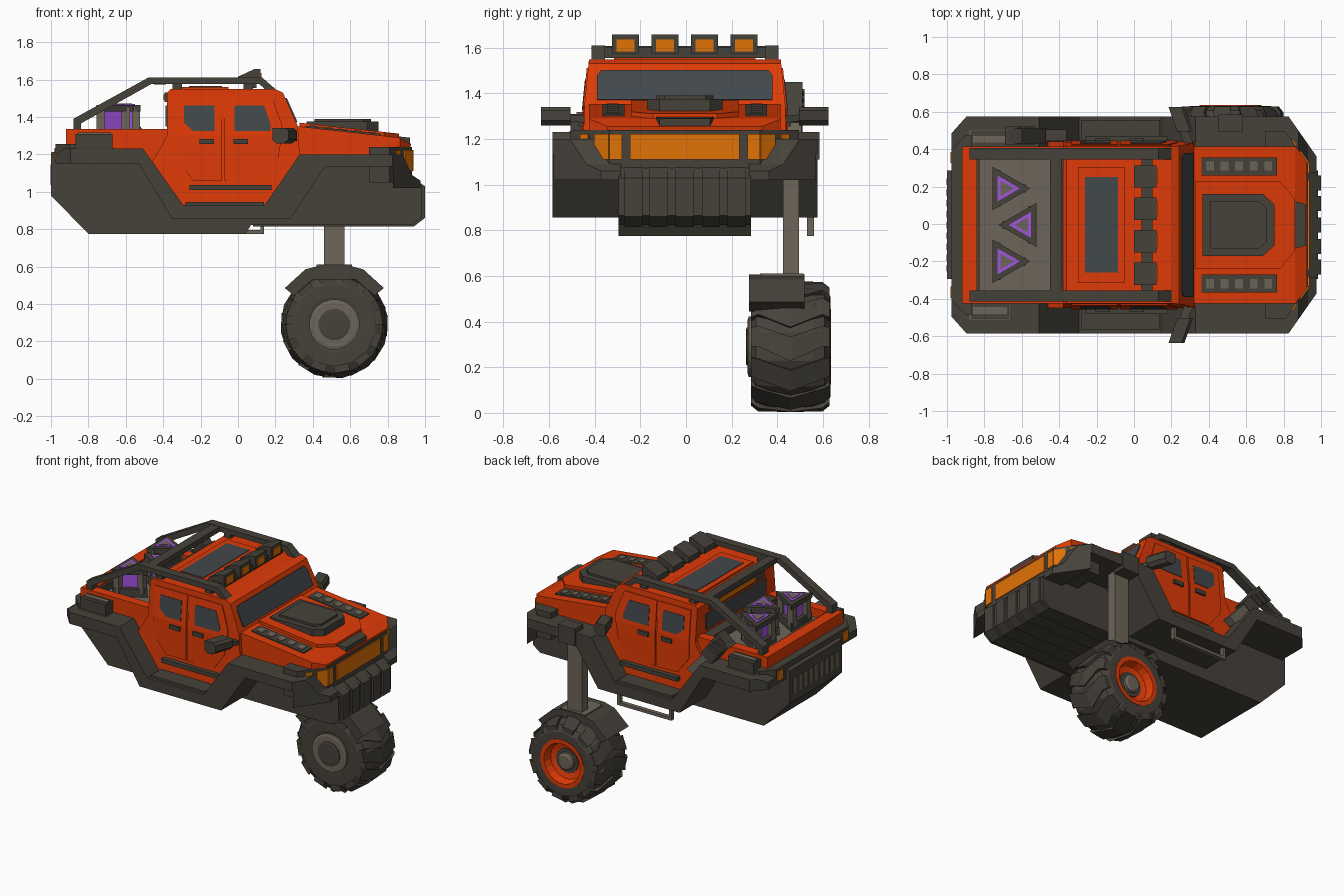
import bpy, bmesh, math
from mathutils import Vector

def mat(name, r, g, b):
    m = bpy.data.materials.new(name)
    m.diffuse_color = (r, g, b, 1)
    return m

ORANGE = mat("orange paint", .74, .044, .002)
DARK = mat("dark cladding", .062, .055, .044)
BROWN = mat("warm grey metal", .155, .13, .098)
AMBER = mat("amber lamp", .75, .17, .002)
GLASS = mat("tinted glass", .055, .065, .072)
PURPLE = mat("purple core", .36, .09, .74)
CY = -.005  # the body sits slightly off centre

def finish(name, bm, m):
    bmesh.ops.recalc_face_normals(bm, faces=bm.faces)
    me = bpy.data.meshes.new(name)
    bm.to_mesh(me)
    bm.free()
    me.materials.append(m)
    ob = bpy.data.objects.new(name, me)
    bpy.context.collection.objects.link(ob)
    return ob

def ext(name, pts, vec, m, cuts=(), shape=None):
    """Extrude a polygon along vec; cuts = (point, normal) planes to trim; shape edits vertices."""
    bm = bmesh.new()
    f = bm.faces.new([bm.verts.new(p) for p in pts])
    r = bmesh.ops.extrude_face_region(bm, geom=[f], use_keep_orig=True)
    bmesh.ops.translate(bm, vec=vec, verts=[v for v in r["geom"] if isinstance(v, bmesh.types.BMVert)])
    for co, no in cuts:
        g = bmesh.ops.bisect_plane(bm, geom=bm.verts[:] + bm.edges[:] + bm.faces[:],
                                   plane_co=co, plane_no=no, clear_outer=True)
        bmesh.ops.edgeloop_fill(bm, edges=[e for e in g["geom_cut"] if isinstance(e, bmesh.types.BMEdge)])
    if shape:
        for v in bm.verts:
            shape(v.co)
    return finish(name, bm, m)

def prism(name, xz, y0, y1, m, **k):
    return ext(name, [(x, y0 + CY, z) for x, z in xz], (0, y1 - y0, 0), m, **k)

def box(name, x0, x1, y0, y1, z0, z1, m, **k):
    return prism(name, [(x0, z0), (x1, z0), (x1, z1), (x0, z1)], y0, y1, m, **k)

def slab(name, xy, z0, z1, m):
    return ext(name, [(x, y + CY, z0) for x, y in xy], (0, 0, z1 - z0), m)

def lathe(name, prof, c, m, seg=14):
    """Spin (radius, y) points round the y axis."""
    bm = bmesh.new()
    rings = [[bm.verts.new((c[0] + r * math.cos(t), c[1] + y, c[2] + r * math.sin(t)))
              for t in [2 * math.pi * (i + .5) / seg for i in range(seg)]] for r, y in prof]
    for a, b in zip(rings, rings[1:]):
        for i in range(seg):
            j = (i + 1) % seg
            bm.faces.new((a[i], a[j], b[j], b[i]))
    bm.faces.new(rings[0])
    bm.faces.new(rings[-1])
    return finish(name, bm, m)

# central hull, skid ribs and grille ribs
prism("hull", [(-1, 1.21), (-1, .98), (-.8, .775), (.04, .775), (.07, .823), (.93, .823), (.985, .865),
               (.985, 1.03), (.92, 1.08), (.9, 1.18), (-.9, 1.18), (-.96, 1.22)], -.29, .29, DARK)
for y in (-.225, -.115, 0, .115, .225):
    prism("grille_rib", [(.08, .83), (.08, .814), (.94, .814), (1, .86), (1, 1.03), (.93, 1.075), (.9, 1.0), (.9, .83)],
          y - .04, y + .04, DARK)
slab("rear_panel", [(-.975, -.4), (-.9, -.48), (-.8, -.48), (-.8, .48), (-.9, .48), (-.975, .4)], 1.15, 1.255, DARK)
for i in range(9):
    box("rear_vent_slat", -1.003, -.985, -.25 + i * .058, -.215 + i * .058, 1.035, 1.145, BROWN)

# fender bands with open wheel arches
band = [(-.975, 1.15), (-.53, 1.15), (-.353, .856), (.278, .856), (.465, 1.134), (.83, 1.134),
        (.83, 1.02), (.975, 1.02), (.975, 1.06), (.93, 1.09), (.88, 1.2), (.33, 1.2), (.144, .93),
        (-.294, .93), (-.508, 1.23), (-.93, 1.23), (-.975, 1.2)]
for s in (1, -1):
    prism("fender_band", band, s * .28, s * .58, DARK,
          cuts=[((.83, s * .575 + CY, 1), (.2, s * .14, 0)), ((-.9, s * .575 + CY, 1), (-.09, s * .08, 0))])

# orange lower body with the open bed, and bed walls
lower = [(-.91, 1.17), (-.53, 1.17), (-.35, .9), (.25, .9), (.44, 1.17), (.91, 1.17), (.925, 1.255),
         (.86, 1.29), (.32, 1.35), (-.38, 1.35), (-.38, 1.26), (-.91, 1.26)]
prism("lower_body", lower, -.42, .42, ORANGE,
      cuts=[((.93, s * .33 + CY, 1.2), (.125, s * .09, 0)) for s in (1, -1)])
box("bed_floor", -.84, -.38, -.35, .35, 1.25, 1.275, BROWN)
box("tailgate", -.92, -.84, -.42, .42, 1.2, 1.335, ORANGE)
box("tailgate_cap", -.85, -.825, -.355, .355, 1.25, 1.325, DARK)
box("bed_front_step", -.45, -.38, -.35, .35, 1.27, 1.33, DARK)
for s in (1, -1):
    box("bed_wall", -.92, -.38, s * .355, s * .42, 1.2, 1.335, ORANGE)
    box("tail_lamp", -.982, -.97, s * .33, s * .39, 1.17, 1.235, AMBER)
    box("bed_side_box", -.87, -.67, s * .42, s * .5, 1.235, 1.31, DARK)
    box("bed_side_box_base", -.88, -.665, s * .42, s * .505, 1.205, 1.235, BROWN)
    box("bed_side_lid", -.86, -.68, s * .44, s * .475, 1.31, 1.318, BROWN)

# cab with tapered upper half
def half(z):
    return .445 - .025 * max(0, (z - 1.3) / .25)

def taper(co):
    co.y = CY + math.copysign(half(co.z), co.y - CY)

prism("cab", [(-.38, 1.3), (-.38, 1.53), (-.36, 1.548), (.2, 1.548), (.24, 1.53), (.32, 1.35), (.33, 1.2),
              (.144, .92), (-.294, .92), (-.46, 1.16), (-.4, 1.26)], -.445, .445, ORANGE, shape=taper)

def wind(z):
    return .24 + (1.53 - z) * .08 / .18

ext("windshield", [(wind(z), y + CY, z) for y, z in
                   ((-.385, 1.37), (.385, 1.37), (.385, 1.475), (.365, 1.5), (-.365, 1.5), (-.385, 1.475))],
    (.007, 0, .003), GLASS)
for s in (1, -1):
    def side(name, xz, t, m):
        return ext(name, [(x, s * half(z) + CY, z) for x, z in xz], (0, s * t, 0), m)
    side("rear_door", [(-.335, 1.3), (-.335, 1.51), (-.085, 1.51), (-.085, 1.3)], .006, ORANGE)
    side("rear_door_lower", [(-.335, 1.3), (-.085, 1.3), (-.085, 1.06), (-.24, 1.06), (-.335, 1.18)], .006, ORANGE)
    side("front_door", [(-.073, 1.3), (-.073, 1.51), (.18, 1.51), (.235, 1.36), (.235, 1.3)], .006, ORANGE)
    side("front_door_lower", [(-.073, 1.3), (.235, 1.3), (.215, 1.18), (.13, 1.06), (-.073, 1.06)], .006, ORANGE)
    side("rear_window", [(-.29, 1.46), (-.125, 1.46), (-.125, 1.325), (-.24, 1.325), (-.29, 1.37)], .009, GLASS)
    side("front_window", [(-.02, 1.46), (.14, 1.46), (.175, 1.36), (.175, 1.325), (-.02, 1.325)], .009, GLASS)
    for x in (-.205, -.025):
        box("door_handle", x, x + .078, s * .445, s * .465, 1.255, 1.282, DARK)
    box("side_bar", -.26, .18, s * .44, s * .475, 1.008, 1.036, DARK)
    box("running_board", -.28, .14, s * .44, s * .56, .93, .945, DARK)
    # mirrors on arms
    ext("mirror_arm", [(x, s * .43 + CY, z) for x, z in ((.27, 1.27), (.32, 1.27), (.32, 1.3), (.27, 1.3))],
        (-.04, s * .1, .01), DARK)
    ext("mirror", [(x, s * .5 + CY, z) for x, z in ((.23, 1.275), (.25, 1.258), (.29, 1.258), (.315, 1.28), (.315, 1.325), (.3, 1.34), (.23, 1.34))],
        (-.045, s * .13, 0), DARK)

# sunroof and rear cab lamp
box("sunroof_frame", -.3, -.05, -.31, .31, 1.545, 1.56, ORANGE)
box("sunroof_glass", -.262, -.085, -.255, .255, 1.555, 1.564, GLASS)
box("cab_rear_window", -.388, -.375, -.33, .33, 1.35, 1.46, GLASS)
box("cab_rear_lamp_bar", -.392, -.375, -.3, .3, 1.48, 1.53, DARK)
box("cab_rear_lamp", -.398, -.385, -.2, .2, 1.49, 1.52, AMBER)

# hood: raised centre, scoop and side vents, laid on the sloping hood line
def hz(x):
    return 1.352 - (x - .32) * .11

def onhood(name, xy, d0, d1, m):
    return ext(name, [(x, y + CY, hz(x) + d0) for x, y in xy], (0, 0, d1 - d0), m)

onhood("hood_centre", [(.33, -.235), (.78, -.235), (.86, -.14), (.86, .14), (.78, .235), (.33, .235)], -.03, .018, ORANGE)
slab("hood_scoop", [(.365, -.165), (.69, -.165), (.75, -.11), (.75, .11), (.69, .165), (.365, .165)], 1.3, 1.375, DARK)
slab("hood_scoop_lid", [(.41, -.125), (.67, -.125), (.71, -.09), (.71, .09), (.67, .125), (.41, .125)], 1.37, 1.39, DARK)
onhood("hood_nose", [(.85, -.13), (.92, -.11), (.92, .11), (.85, .13)], -.03, .003, DARK)
for s in (1, -1):
    onhood("hood_vent", [(.36, s * .265), (.765, s * .265), (.765, s * .36), (.36, s * .36)], -.01, .006, DARK)
    for i in range(5):
        x = .385 + i * .078
        onhood("hood_vent_slot", [(x, s * .29), (x + .042, s * .29), (x + .042, s * .34), (x, s * .34)], 0, .01, BROWN)

# front lamp housing with wrapping amber lamps
slab("lamp_housing", [(.7, -.5), (.81, -.5), (.93, -.33), (.93, .33), (.81, .5), (.7, .5)], 1.05, 1.24, DARK)
for y0, y1 in ((-.33, -.275), (-.24, .24), (.275, .33)):
    box("front_lamp", .925, .937, y0, y1, 1.11, 1.222, AMBER)
for s in (1, -1):
    for t0, t1 in ((0, .5), (.72, 1)):
        a, b = [(.93 - .088 * t, s * (.33 + .125 * t) + CY) for t in (t0, t1)]
        ext("corner_lamp", [(*a, 1.11), (*b, 1.11), (*b, 1.222), (*a, 1.222)], (.006, s * .0045, 0), AMBER)

# roof rack with four lamps
rail = [(-.88, 1.335), (-.88, 1.39), (-.48, 1.61), (.13, 1.61), (.21, 1.54), (.165, 1.53), (.115, 1.575), (-.465, 1.575), (-.84, 1.365), (-.84, 1.335)]
for s in (1, -1):
    prism("rack_rail", rail, s * .35, s * .41, DARK)
    for x in (-.35, .03):
        box("rack_foot", x, x + .05, s * .35, s * .4, 1.54, 1.59, DARK)
box("rack_rear_bar", -.45, -.385, -.36, .36, 1.573, 1.608, DARK)
box("rack_front_bar", .04, .1, -.36, .36, 1.555, 1.6, DARK)
for i in range(4):
    y = -.26 + i * .173
    prism("roof_lamp", [(0, 1.575), (0, 1.615), (.09, 1.657), (.12, 1.657), (.12, 1.575)], y - .06, y + .06, DARK)
    box("roof_lamp_lens", .115, .126, y - .04, y + .04, 1.583, 1.636, AMBER)

# triangular power cells in the bed
def tri(name, x, y, r, d, z0, z1, m):
    return slab(name, [(x + d * r * math.cos(a), y + r * math.sin(a)) for a in (0, 2 * math.pi / 3, 4 * math.pi / 3)], z0, z1, m)

for x, y, d in ((-.69, .195, 1), (-.59, 0, -1), (-.69, -.195, 1)):
    tri("cell_base", x, y, .13, d, 1.27, 1.33, DARK)
    tri("cell_core", x, y, .075, d, 1.32, 1.44, PURPLE)
    tri("cell_top", x, y, .135, d, 1.43, 1.465, DARK)
    tri("cell_glow", x, y, .08, d, 1.46, 1.469, PURPLE)
    tri("cell_cap", x, y, .048, d, 1.46, 1.472, BROWN)
    for a in (0, 2 * math.pi / 3, 4 * math.pi / 3):
        px, py = x + d * .09 * math.cos(a), y + .09 * math.sin(a)
        box("cell_post", px - .022, px + .022, py - .022, py + .022, 1.3, 1.45, BROWN)

# slanted exhaust and drop step on the left side
prism("exhaust_pipe", [(-.36, 1.14), (-.41, 1.11), (-.6, 1.3), (-.55, 1.35)], .45, .51, BROWN)
prism("exhaust_box", [(-.47, 1.28), (-.55, 1.22), (-.67, 1.39), (-.6, 1.45)], .435, .515, DARK)
for i in range(3):
    prism("exhaust_fin", [(-.55 - i * .035, 1.4 + i * .03 - .04), (-.53 - i * .035, 1.385 + i * .03 - .04),
                          (-.6 - i * .035, 1.3 + i * .03), (-.62 - i * .035, 1.315 + i * .03)], .43, .525, DARK)
box("drop_step_tread", -.28, .14, .535, .565, .775, .795, BROWN)
for x in (-.28, .12):
    box("drop_step_arm", x, x + .02, .535, .565, .78, .87, BROWN)

# single wheel on its strut
C = (.515, .457, .29)
box("strut", .46, .57, .43, .5, .57, 1.15, BROWN)
box("strut_cap", .45, .58, .5, .59, 1.11, 1.23, DARK)
box("strut_foot", .42, .61, .33, .52, .56, .61, BROWN)
prism("wheel_guard", [(.25, .485), (.36, .585), (.44, .606), (.59, .606), (.67, .585), (.78, .485), (.73, .445), (.63, .53), (.4, .53), (.3, .445)],
      .28, .525, DARK)
lathe("tire", [(.1, -.16), (.15, -.172), (.22, -.172), (.263, -.15), (.278, -.1), (.278, .1), (.263, .15),
               (.22, .175), (.165, .175), (.155, .1)], C, DARK)
for i in range(12):
    for s in (1, -1):
        def tp(da, y, r):
            t = 2 * math.pi * i / 12 - math.pi / 2 + da
            return (C[0] + r * math.cos(t), C[1] + y * s, C[2] + r * math.sin(t))
        bm = bmesh.new()
        lo, hi = [[bm.verts.new(tp(a, y, r - d)) for a, y, d in
                   ((-.22, 0, 0), (.15, 0, 0), (.33, .14, .005), (.33, .172, .03), (0, .172, .03), (0, .14, .005))] for r in (.255, .289)]
        bm.faces.new(lo)
        bm.faces.new(hi)
        for k in range(6):
            bm.faces.new((lo[k], lo[k - 1], hi[k - 1], hi[k]))
        finish("tread_block", bm, DARK)
lathe("rim", [(.1, .08), (.168, .1), (.168, .178), (.14, .178), (.125, .125), (.085, .115)], C, ORANGE, 20)
lathe("hub", [(.06, .1), (.06, .14), (.045, .15), (.03, .15)], C, BROWN, 16)
lathe("hub_ring", [(.085, .1), (.085, .122), (.06, .122)], C, DARK, 16)
lathe("inner_disc", [(.135, -.15), (.135, -.182), (.12, -.187)], C, BROWN, 20)
lathe("inner_hub", [(.085, -.16), (.085, -.192), (.07, -.195)], C, DARK, 16)
